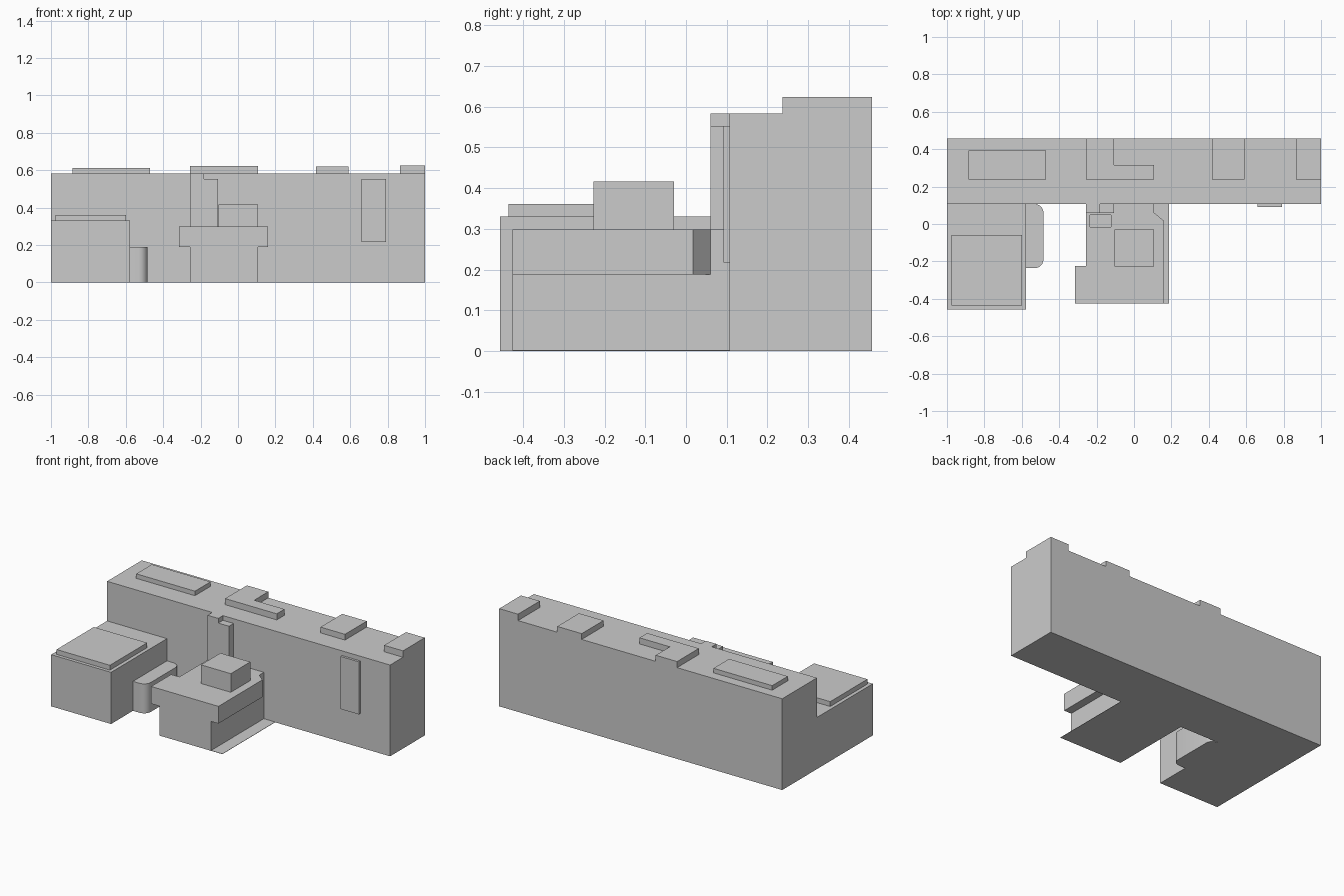
import bpy, bmesh, math

if "Cube" in bpy.data.objects:
    bpy.data.objects.remove(bpy.data.objects["Cube"])


def prism(name, pts, z0, z1):
    """Extrude a plan outline (counter-clockwise) from z0 to z1."""
    bm = bmesh.new()
    face = bm.faces.new([bm.verts.new((x, y, z0)) for x, y in pts])
    top = bmesh.ops.extrude_face_region(bm, geom=[face])["geom"]
    bmesh.ops.translate(bm, vec=(0, 0, z1 - z0),
                        verts=[v for v in top if isinstance(v, bmesh.types.BMVert)])
    bmesh.ops.recalc_face_normals(bm, faces=bm.faces)
    mesh = bpy.data.meshes.new(name)
    bm.to_mesh(mesh)
    bm.free()
    ob = bpy.data.objects.new(name, mesh)
    bpy.context.collection.objects.link(ob)
    return ob


def box(name, x0, x1, y0, y1, z0, z1):
    return prism(name, [(x0, y0), (x1, y0), (x1, y1), (x0, y1)], z0, z1)


BACK, WALL, ROOF = 0.457, 0.107, 0.583

# Long main block with a shallow door panel
box("main_block", -1, 1, WALL, BACK, 0, ROOF)
box("door_panel", 0.66, 0.79, 0.092, WALL, 0.217, 0.553)

# Roof units
box("roof_slab", -0.885, -0.47, 0.237, 0.394, ROOF, 0.612)
prism("roof_l_unit", [(-0.257, 0.237), (0.108, 0.237), (0.108, 0.315),
                      (-0.106, 0.315), (-0.106, BACK), (-0.257, BACK)], ROOF, 0.622)
box("roof_unit", 0.417, 0.59, 0.237, BACK, ROOF, 0.62)
box("roof_corner_unit", 0.867, 1, 0.237, BACK, ROOF, 0.624)

# Left wing and its roof slab
box("left_wing", -1, -0.577, -BACK, WALL, 0, 0.33)
box("left_wing_slab", -0.977, -0.6, -0.436, -0.06, 0.33, 0.361)

# Low annex with rounded outer corners
r, x1, y0 = 0.047, -0.484, -0.236
pts = [(-0.577, y0)]
for cy, start in ((y0 + r, -90), (WALL - r, 0)):
    for i in range(7):
        a = math.radians(start + 15 * i)
        pts.append((x1 - r + r * math.cos(a), cy + r * math.sin(a)))
pts.append((-0.577, WALL))
annex = prism("rounded_annex", pts, 0, 0.188)
bpy.context.view_layer.objects.active = annex
annex.select_set(True)
bpy.ops.object.shade_smooth_by_angle(angle=math.radians(30))

# Central entrance: lower storey, overhanging upper storey, ground pad
box("entrance_base", -0.257, 0.108, -0.426, WALL, 0, 0.188)
upper = prism("entrance_upper", [(-0.315, -0.426), (0.16, -0.426), (0.16, 0.017),
                                 (0.108, 0.06), (0.108, WALL), (-0.257, WALL),
                                 (-0.257, -0.225), (-0.315, -0.225)], 0.188, 0.298)
box("ground_pad", 0.108, 0.188, -0.426, WALL, 0, 0.002)
box("entrance_vent", -0.103, 0.108, -0.227, -0.03, 0.298, 0.417)

# Shallow recess in the entrance roof
cutter = box("recess_cutter", -0.235, -0.124, -0.015, 0.048, 0.283, 0.35)
cutter.hide_render = True
cutter.hide_set(True)
cut = upper.modifiers.new("recess", "BOOLEAN")
cut.operation = "DIFFERENCE"
cut.solver = "EXACT"
cut.object = cutter

# Stepped wall column
box("column_tall", -0.257, -0.181, 0.06, WALL, 0.298, ROOF)
box("column_short", -0.181, -0.106, 0.06, WALL, 0.298, 0.553)
